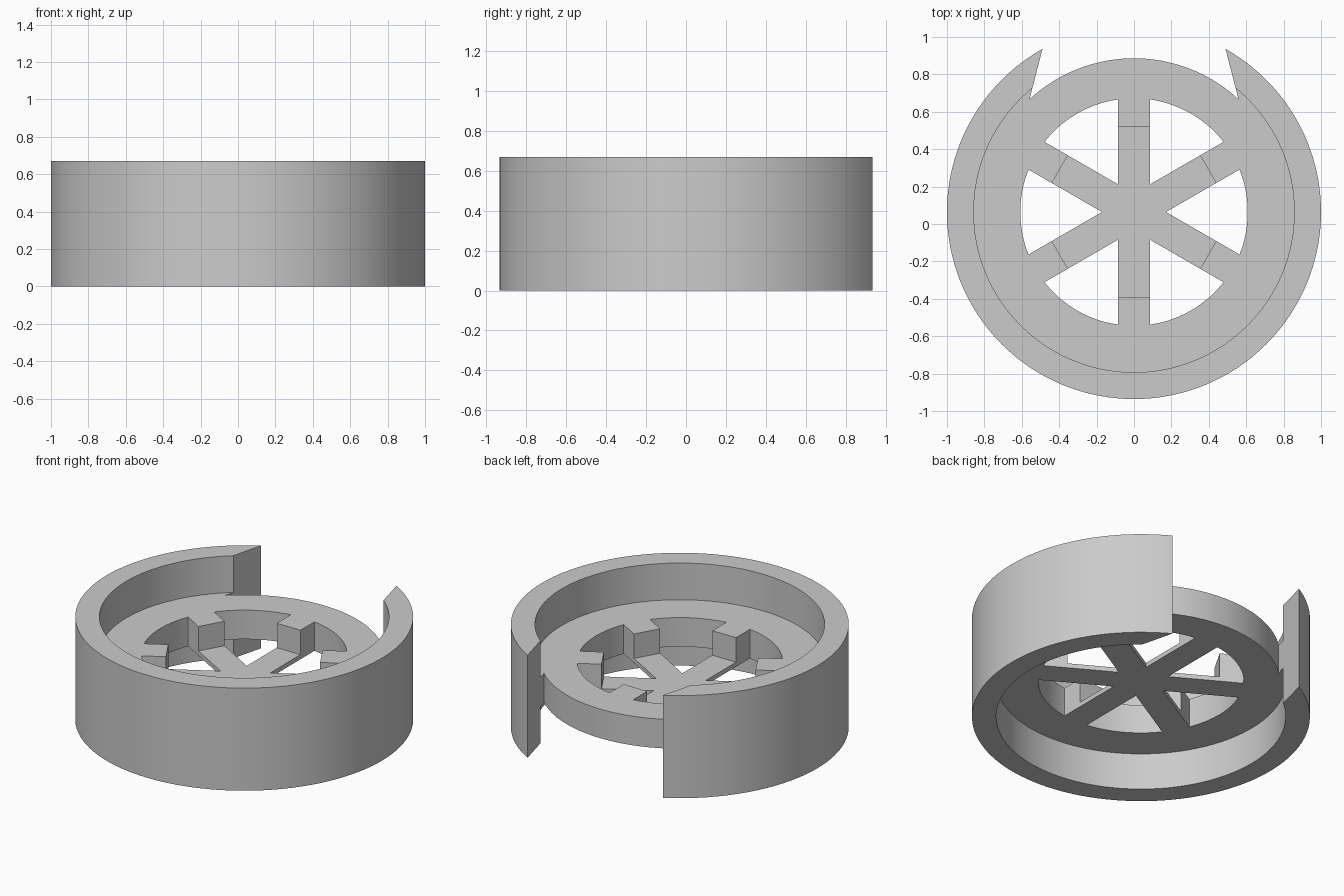
import bpy, bmesh
from math import sin, cos, radians, pi, sqrt
from mathutils import Matrix, Vector

old = bpy.data.objects.get("Cube")
if old:
    bpy.data.objects.remove(old)

CY = 0.064                                # wheel axis offset in y
HEIGHT = 0.67
DISC_LOW, DISC_TOP, SPOKE_TOP = 0.24, 0.43, 0.27
R_OUT, R_WALL, R_HOLE, R_NECK = 1.0, 0.857, 0.608, 0.822
HALF = 0.0855                             # half spoke width
SEGMENTS = 128

grey = bpy.data.materials.new("plain grey")
grey.use_nodes = True
grey.diffuse_color = (0.6, 0.6, 0.6, 1)
grey.node_tree.nodes["Principled BSDF"].inputs["Base Color"].default_value = (0.6, 0.6, 0.6, 1)


def finish(name, bm):
    bmesh.ops.recalc_face_normals(bm, faces=bm.faces)
    mesh = bpy.data.meshes.new(name)
    bm.to_mesh(mesh)
    bm.free()
    mesh.materials.append(grey)
    obj = bpy.data.objects.new(name, mesh)
    obj.location.y = CY
    bpy.context.collection.objects.link(obj)
    return obj


def add_prism(bm, outline, low, top):
    face = bm.faces.new([bm.verts.new((x, y, low)) for x, y in outline])
    made = bmesh.ops.extrude_face_region(bm, geom=[face])["geom"]
    verts = [v for v in made if isinstance(v, bmesh.types.BMVert)]
    bmesh.ops.translate(bm, verts=verts, vec=(0, 0, top - low))


# Drum: tall outer wall and raised disc, turned around the axis
profile = [(R_OUT, 0), (R_OUT, HEIGHT), (R_WALL, HEIGHT), (R_WALL, DISC_TOP),
           (R_HOLE, DISC_TOP), (R_HOLE, DISC_LOW), (R_WALL, DISC_LOW), (R_WALL, 0)]
bm = bmesh.new()
rings = []
for i in range(SEGMENTS):
    a = 2 * pi * i / SEGMENTS
    rings.append([bm.verts.new((r * cos(a), r * sin(a), z)) for r, z in profile])
for i, ring in enumerate(rings):
    after = rings[(i + 1) % SEGMENTS]
    for j in range(len(profile)):
        k = (j + 1) % len(profile)
        bm.faces.new((ring[j], after[j], after[k], ring[k]))
drum = finish("drum", bm)

# Opening at the back: slanted ends, stopping at the disc neck
start = 47.2
arc = [radians(start + (180 - 2 * start) * i / 40) for i in range(41)]
outline = [(R_NECK * cos(a), R_NECK * sin(a)) for a in arc]
outline += [(-0.418, 1.15), (0.418, 1.15)]
bm = bmesh.new()
add_prism(bm, outline, -0.1, HEIGHT + 0.1)
cutter = finish("opening_cutter", bm)
cutter.hide_render = True
cutter.hide_viewport = True
cut = drum.modifiers.new("opening", "BOOLEAN")
cut.operation = "DIFFERENCE"
cut.solver = "EXACT"
cut.object = cutter
bpy.context.view_layer.update()
evaluated = drum.evaluated_get(bpy.context.evaluated_depsgraph_get())
drum.data = bpy.data.meshes.new_from_object(evaluated)
drum.modifiers.clear()
bpy.data.objects.remove(cutter)

# Thin six-armed star of spokes
reach = R_HOLE + 0.002
star = []
for i in range(6):
    turn = Matrix.Rotation(radians(30 + 60 * i), 2)
    for p in ((reach, -HALF), (reach, HALF), (HALF * sqrt(3), HALF)):
        star.append(turn @ Vector(p))
bm = bmesh.new()
add_prism(bm, star, DISC_LOW, SPOKE_TOP)
finish("spokes", bm)

# Raised blocks on the spoke ends
bm = bmesh.new()
for i in range(6):
    turn = Matrix.Rotation(radians(30 + 60 * i), 2)
    corners = [(0.458, -HALF), (reach, -HALF), (reach, HALF), (0.458, HALF)]
    add_prism(bm, [turn @ Vector(p) for p in corners], SPOKE_TOP, DISC_TOP)
finish("spoke_blocks", bm)

# Smooth round walls, sharp edges kept
bpy.ops.object.select_all(action="DESELECT")
drum.select_set(True)
bpy.context.view_layer.objects.active = drum
bpy.ops.object.shade_smooth_by_angle(angle=radians(30))
